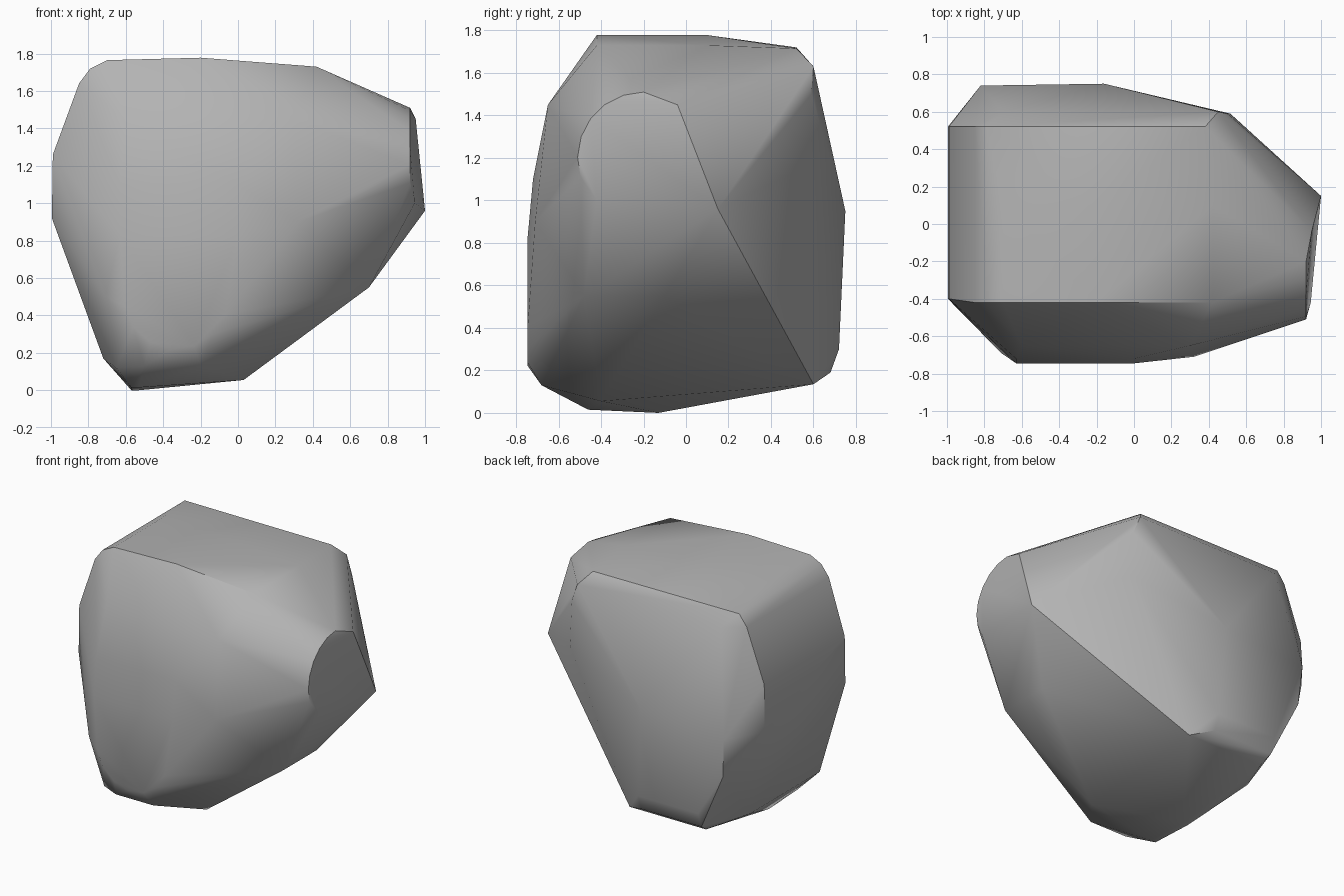
import bpy
import bmesh
from math import cos, sin, radians

default_cube = bpy.data.objects.get("Cube")
if default_cube:
    bpy.data.objects.remove(default_cube, do_unlink=True)


def along_x(x_start, x_end, profile):
    """Sweep a (y, z) profile between two x positions."""
    return [(x, y, z) for x in (x_start, x_end) for y, z in profile]


def along_y(y_start, y_end, profile):
    """Sweep an (x, z) profile between two y positions."""
    return [(x, y, z) for y in (y_start, y_end) for x, z in profile]


def arc(centre_u, centre_v, radius, start, end, steps):
    """Points of a circular arc, angles in degrees."""
    angles = [radians(start + (end - start) * i / steps) for i in range(steps + 1)]
    return [(centre_u + radius * cos(a), centre_v + radius * sin(a)) for a in angles]


def crown():
    """Gently domed top with a rounded right-hand shoulder."""
    ridge = along_y(-.42, .1, [(-.7, 1.765), (-.2, 1.778), (.42, 1.73)])
    shoulder = along_y(-.42, .52, [(-.85, 1.64), (-.79, 1.72)])
    back_edge = along_x(-.71, .38, [(.52, 1.715)])
    back_bevel = along_x(-.7, .45, [(.6, 1.63)])
    return ridge + shoulder + back_edge + back_bevel


def flat_flank():
    """Upright flank on the -x side, tapering in to the foot."""
    wall = along_y(-.4, .52, [(-.995, .92), (-.99, 1.26)])
    taper = along_y(-.5, .3, [(-.72, .17)])
    return wall + taper


def front_face():
    """Broad front with a rounded chin."""
    chin = [(x, -.745, z) for x, z in arc(-.33, .5, .28, 190, 340, 6)]
    cheek = along_x(-.63, 0, [(-.745, .83), (-.72, 1.1)])
    brow = along_x(-.6, .3, [(-.65, 1.45)])
    return chin + cheek + brow + [(.32, -.71, .9), (-.71, -.69, .5)]


def pointed_end():
    """Rounded cut facet on the +x end, meeting in a point."""
    facet = [(.92, y, z) for y, z in arc(-.2, 1.2, .31, 90, 215, 7)]
    tip = [(1, .15, .96), (.945, -.42, 1), (.95, -.04, 1.45)]
    underside = along_y(-.48, -.1, [(.7, .55)])
    return facet + tip + underside


def back_face():
    """Bulging back with a rounded lower lip."""
    bulge = [(-.16, .75, .95), (-.82, .74, .9), (-.8, .72, .62)]
    lip = along_x(-.6, -.12, [(.72, .3), (.68, .19)])
    heel = along_x(-.58, .03, [(.6, .135)])
    corner = along_y(.59, .59, [(.5, 1.5), (.515, 1.17)])
    return bulge + lip + heel + corner


def foot():
    """Small sloping base."""
    sole = along_x(-.57, -.53, [(-.46, .015), (-.13, 0)])
    toe = along_x(-.5, -.2, [(-.68, .13)])
    return sole + toe + [(.03, -.4, .055), (-.65, -.6, .12)]


# Stone body wrapped around all its sides
bm = bmesh.new()
for side in (crown, flat_flank, front_face, pointed_end, back_face, foot):
    for point in side():
        bm.verts.new(point)
bmesh.ops.remove_doubles(bm, verts=bm.verts, dist=.002)
bmesh.ops.convex_hull(bm, input=bm.verts)
loose = [v for v in bm.verts if not v.link_faces]
bmesh.ops.delete(bm, geom=loose, context='VERTS')
bmesh.ops.recalc_face_normals(bm, faces=bm.faces)

mesh = bpy.data.meshes.new("boulder")
bm.to_mesh(mesh)
bm.free()
boulder = bpy.data.objects.new("boulder", mesh)
bpy.context.collection.objects.link(boulder)

# Plain stone colour
stone = bpy.data.materials.new("stone grey")
stone.use_nodes = True
grey = (.45, .45, .45, 1)
stone.diffuse_color = grey
stone.node_tree.nodes["Principled BSDF"].inputs["Base Color"].default_value = grey
mesh.materials.append(stone)

# Soft facets, keeping the hard ridges crisp
bpy.ops.object.select_all(action='DESELECT')
boulder.select_set(True)
bpy.context.view_layer.objects.active = boulder
bpy.ops.object.shade_smooth_by_angle(angle=radians(38))
